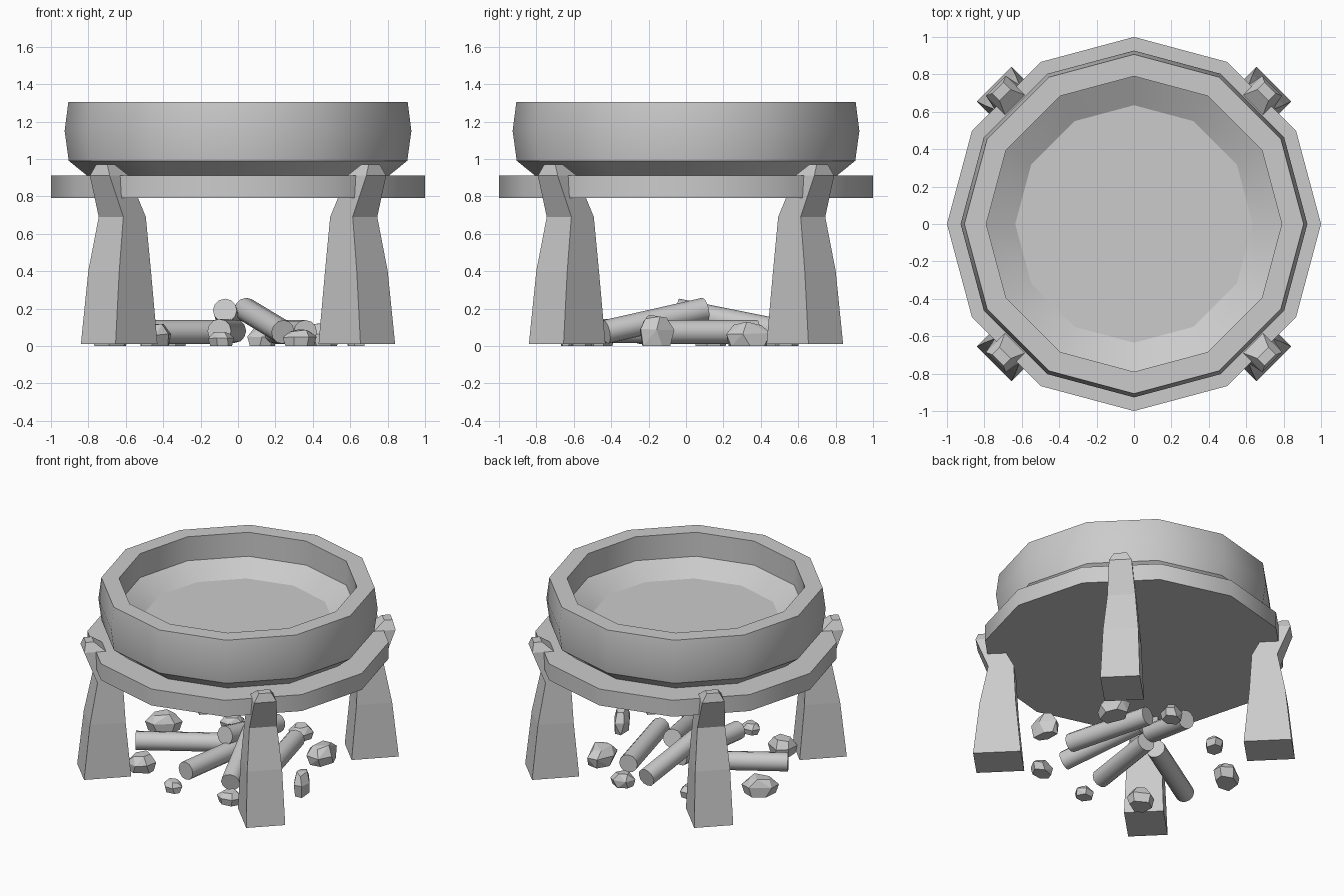
import bpy, bmesh, math, random
from mathutils import Vector, Matrix

cube = bpy.data.objects.get("Cube")
if cube:
    bpy.data.objects.remove(cube)

stone = bpy.data.materials.new("stone_grey")
stone.use_nodes = True
GREY = (0.6, 0.6, 0.6, 1)
stone.diffuse_color = GREY
stone.node_tree.nodes["Principled BSDF"].inputs["Base Color"].default_value = GREY


def finish(name, bm, smooth=False):
    """Turn a bmesh into an object, smooth only across shallow side edges."""
    bmesh.ops.recalc_face_normals(bm, faces=bm.faces)
    mesh = bpy.data.meshes.new(name)
    bm.to_mesh(mesh)
    bm.free()
    mesh.materials.append(stone)
    obj = bpy.data.objects.new(name, mesh)
    bpy.context.collection.objects.link(obj)
    if smooth:
        bpy.ops.object.select_all(action='DESELECT')
        obj.select_set(True)
        bpy.context.view_layer.objects.active = obj
        bpy.ops.object.shade_smooth_by_angle(angle=math.radians(38))
        for poly in mesh.polygons:
            if len(poly.vertices) > 4:
                poly.use_smooth = False
    return obj


def loft(name, rings, smooth=False):
    """Skin a list of point rings and cap both ends."""
    bm = bmesh.new()
    loops = [[bm.verts.new(p) for p in ring] for ring in rings]
    n = len(loops[0])
    for a, b in zip(loops, loops[1:]):
        for i in range(n):
            j = (i + 1) % n
            bm.faces.new((a[i], a[j], b[j], b[i]))
    bm.faces.new(loops[0])
    bm.faces.new(loops[-1])
    return finish(name, bm, smooth)


def circle(r, z, n=12):
    return [Vector((r * math.cos(math.tau * i / n), r * math.sin(math.tau * i / n), z))
            for i in range(n)]


# Round slab and the basin on it
loft("support_slab", [circle(1, 0.79), circle(1, 0.91)], True)
BASIN = [(0.80, 0.905), (0.905, 0.99), (0.927, 1.15), (0.907, 1.305),
         (0.79, 1.305), (0.79, 1.13), (0.635, 1.04)]
loft("basin", [circle(r, z) for r, z in BASIN], True)

# Four tapered legs that hook over the slab edge: inner, outer, half width, height
LEG = [(0.74, 1.057, 0.131, 0.01), (0.775, 1.015, 0.117, 0.4), (0.79, 0.96, 0.093, 0.69),
       (0.90, 1.045, 0.075, 0.91), (0.975, 1.03, 0.042, 0.97)]
for i, name in enumerate(("back_left", "back_right", "front_right", "front_left")):
    turn = Matrix.Rotation(math.radians(45 + 90 * i), 3, 'Z')
    rings = [[turn @ Vector(p) for p in ((a, -w, z), (b, -w, z), (b, w, z), (a, w, z))]
             for a, b, w, z in LEG]
    loft(name + "_leg", rings)

# Firewood
LOGS = [((-0.65, -0.25, 0.075), (-0.12, 0.08, 0.075)),
        ((-0.10, -0.46, 0.08), (-0.02, 0.10, 0.08)),
        ((0.24, -0.43, 0.075), (0.04, 0.10, 0.195)),
        ((-0.07, -0.05, 0.19), (-0.03, 0.50, 0.08)),
        ((0.20, 0.38, 0.075), (0.36, -0.22, 0.075))]
for i, (start, end) in enumerate(LOGS):
    start, end = Vector(start), Vector(end)
    q = (end - start).to_track_quat('Z', 'Y')
    loft(f"log_{i + 1}", [[q @ p + c for p in circle(0.064, 0, 12)] for c in (start, end)], True)

# Loose stones: x, y, width, depth, height, turn
random.seed(4)
STONES = [(-0.69, 0.13, 0.25, 0.17, 0.13, 35), (0.13, 0.54, 0.17, 0.14, 0.10, 20),
          (0.45, 0.33, 0.19, 0.26, 0.13, 0), (0.63, -0.16, 0.11, 0.21, 0.17, 20),
          (0.33, -0.56, 0.19, 0.13, 0.09, 10), (-0.09, -0.62, 0.14, 0.12, 0.08, 0),
          (-0.45, -0.47, 0.20, 0.18, 0.12, 30), (-0.34, 0.42, 0.17, 0.13, 0.09, 50)]
for i, (x, y, w, d, h, turn) in enumerate(STONES):
    bm = bmesh.new()
    for z, size, count in ((0, 0.42, 6), (0.55, 0.5, 6), (1, 0.3, 5)):
        for k in range(count):
            a = math.tau * (k + random.uniform(-0.2, 0.2)) / count
            bm.verts.new((size * math.cos(a), size * math.sin(a),
                          z * random.uniform(0.85, 1)))
    bmesh.ops.convex_hull(bm, input=bm.verts)
    bmesh.ops.dissolve_limit(bm, angle_limit=0.2, verts=bm.verts, edges=bm.edges)
    bm.transform(Matrix.Translation((x, y, 0.0))
                 @ Matrix.Rotation(math.radians(turn), 4, 'Z')
                 @ Matrix.Diagonal((w, d, h, 1)))
    finish(f"stone_{i + 1}", bm)
